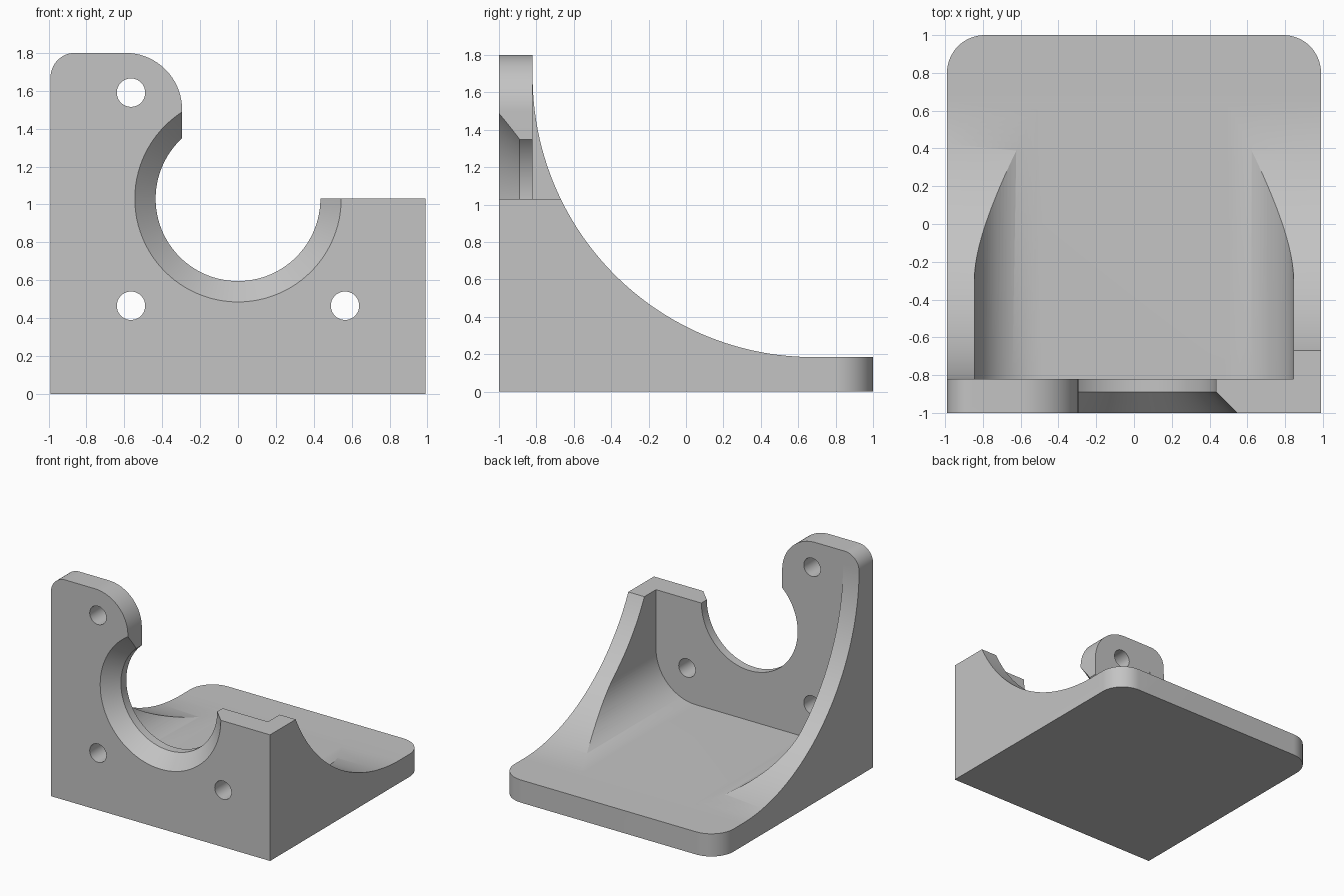
import bpy, bmesh
from math import sin, cos, pi, radians
from mathutils import Vector

if "Cube" in bpy.data.objects:
    bpy.data.objects.remove(bpy.data.objects["Cube"])

W = 0.99        # half width
BASE = 0.185    # base plate thickness
PLATE = -0.82   # back face of the upright plate
HOLE_Z = 1.03   # height of the shaft centre and the low shoulder

grey = bpy.data.materials.new("grey plastic")
grey.use_nodes = True
grey.diffuse_color = (0.55, 0.55, 0.55, 1)
grey.node_tree.nodes["Principled BSDF"].inputs["Base Color"].default_value = (0.55, 0.55, 0.55, 1)


def arc(cx, cy, r, start, end, n=16):
    """Points of a circular arc, angles in degrees."""
    angles = [radians(start + (end - start) * i / n) for i in range(n + 1)]
    return [(cx + r * cos(a), cy + r * sin(a)) for a in angles]


def prism(name, outline, axis, lo, hi):
    """Extrude a 2D outline along an axis from lo to hi."""
    place = {"x": lambda u, v, t: (t, u, v),
             "y": lambda u, v, t: (u, t, v),
             "z": lambda u, v, t: (u, v, t)}[axis]
    bm = bmesh.new()
    face = bm.faces.new([bm.verts.new(place(u, v, lo)) for u, v in outline])
    top = bmesh.ops.extrude_face_region(bm, geom=[face])["geom"]
    bmesh.ops.translate(bm, verts=[g for g in top if isinstance(g, bmesh.types.BMVert)],
                        vec=Vector(place(0, 0, hi - lo)))
    return finish(name, bm)


def finish(name, bm):
    bmesh.ops.recalc_face_normals(bm, faces=bm.faces)
    mesh = bpy.data.meshes.new(name)
    bm.to_mesh(mesh)
    bm.free()
    mesh.materials.append(grey)
    obj = bpy.data.objects.new(name, mesh)
    bpy.context.collection.objects.link(obj)
    return obj


def lathe_cutter(name, x, z, rings, n=96):
    """Round cutter along y from (y, radius) rings."""
    bm = bmesh.new()
    loops = [[bm.verts.new((x + r * cos(2 * pi * i / n), y, z + r * sin(2 * pi * i / n)))
              for i in range(n)] for y, r in rings]
    for a, b in zip(loops, loops[1:]):
        for i in range(n):
            j = (i + 1) % n
            bm.faces.new((a[i], a[j], b[j], b[i]))
    bm.faces.new(loops[0])
    bm.faces.new(loops[-1])
    return finish(name, bm)


def combine(obj, cutter, operation):
    """Apply a boolean and drop the cutter."""
    mod = obj.modifiers.new("cut", "BOOLEAN")
    mod.operation, mod.solver, mod.object = operation, "EXACT", cutter
    graph = bpy.context.evaluated_depsgraph_get()
    mesh = bpy.data.meshes.new_from_object(obj.evaluated_get(graph))
    obj.modifiers.clear()
    obj.data = mesh
    bpy.data.objects.remove(cutter)


# Side profile: base plate, sweeping gusset curve and upright plate
R = 1.5
side = [(-1, 0), (1, 0), (1, BASE)]
side += arc(PLATE + R, BASE + R, R, 270, 180, 64)
side += [(PLATE, 1.8), (-1, 1.8)]
bracket = prism("bracket", side, "x", -W, W)

# Rounded rear corners of the base
plan = [(-W, -1.1), (W, -1.1)] + arc(W - 0.2, 0.8, 0.2, 0, 90) + arc(0.2 - W, 0.8, 0.2, 90, 180)
combine(bracket, prism("plan_trim", plan, "z", -0.1, 2), "INTERSECT")

# Front outline: tall rounded tower beside a low shoulder
tower_x = -0.295
front = [(-1.1, -0.1), (1.1, -0.1), (1.1, HOLE_Z), (tower_x, HOLE_Z)]
front += arc(tower_x - 0.3, 1.5, 0.3, 0, 90, 24) + arc(0.13 - W, 1.67, 0.13, 90, 180)
front += [(-W, 1.5), (-1.1, 1.5)]
combine(bracket, prism("front_trim", front, "y", -1.2, 1.2), "INTERSECT")

# Pocket between the side gussets, with filleted lower edges
half, fillet = 0.845, 0.36
low = BASE + 0.001
pocket = [(half, 2), (-half, 2)]
pocket += arc(fillet - half, low + fillet, fillet, 180, 270, 24)
pocket += arc(half - fillet, low + fillet, fillet, 270, 360, 24)
combine(bracket, prism("pocket_cutter", pocket, "y", PLATE, 0.9), "DIFFERENCE")

# Shaft opening with a chamfered front
combine(bracket, lathe_cutter("shaft_cutter", 0, HOLE_Z,
        [(-1.11, 0.655), (-0.89, 0.435), (-0.7, 0.435)]), "DIFFERENCE")

# Screw holes
for x, z in ((-0.565, 1.59), (-0.565, 0.465), (0.565, 0.465)):
    combine(bracket, lathe_cutter("screw_cutter", x, z, [(-1.1, 0.075), (-0.7, 0.075)], 40), "DIFFERENCE")

# Smooth shading on the curves, crisp edges elsewhere
bpy.ops.object.select_all(action="DESELECT")
bracket.select_set(True)
bpy.context.view_layer.objects.active = bracket
bpy.ops.object.shade_smooth_by_angle(angle=radians(25))
